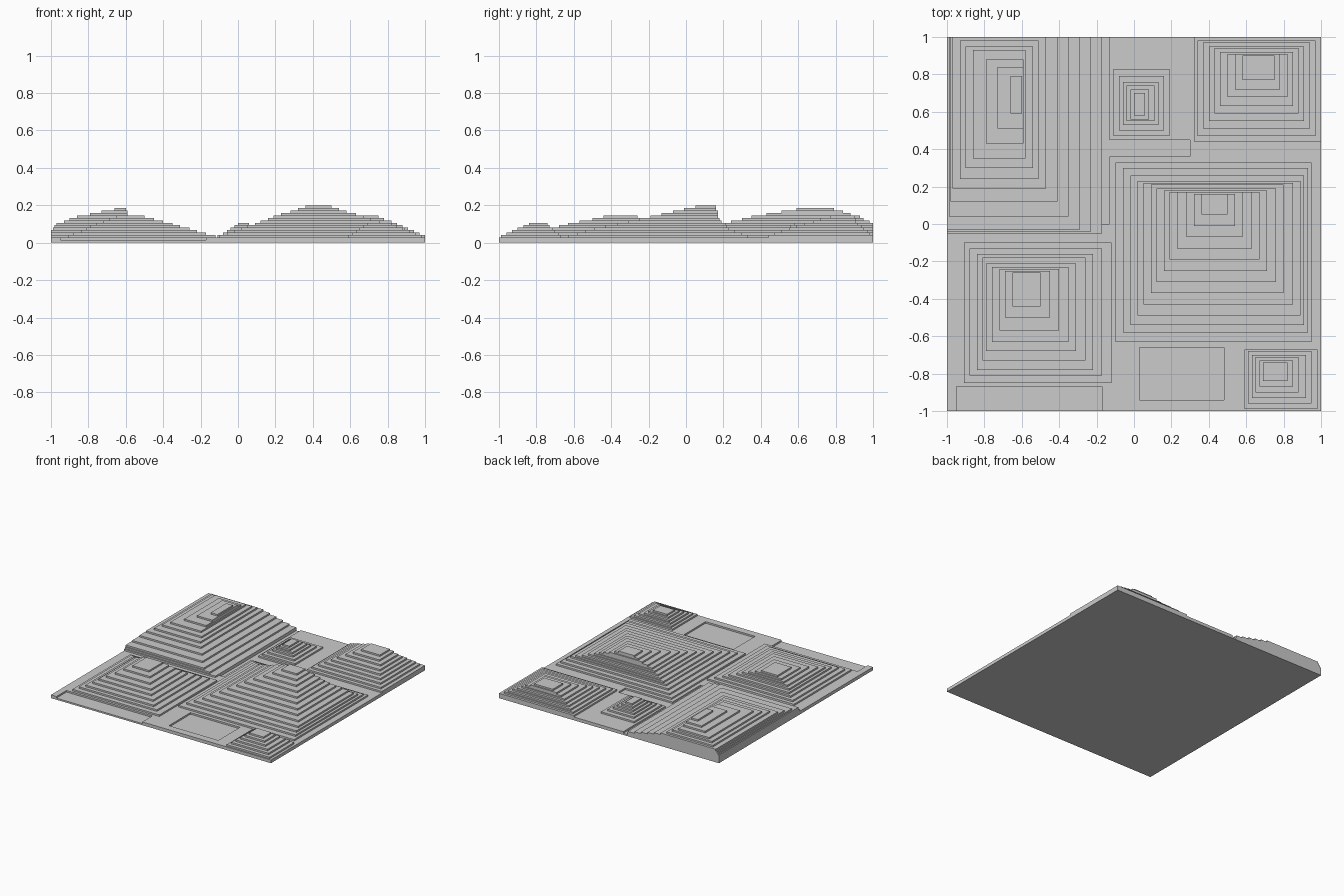
import bpy, bmesh

if "Cube" in bpy.data.objects:
    bpy.data.objects.remove(bpy.data.objects["Cube"])

STEP = 0.2 / 15          # height of one terrace
GROUND = 2               # ground level, counted in terraces
plates = []              # (level, (x0, x1, y0, y1))


def hill(*keys):
    """Stepped pyramid: one plate per level, blended between key outlines."""
    plates.append(keys[0])
    for (la, ra), (lb, rb) in zip(keys, keys[1:]):
        for lv in range(la - 1, lb - 1, -1):
            t = (la - lv) / (la - lb)
            plates.append((lv, tuple(round(a + (b - a) * t, 2) for a, b in zip(ra, rb))))


# Central hill, steep on its far side
hill((15, (.36, .5, .05, .16)), (11, (.19, .67, -.19, .17)),
     (6, (.02, .89, -.49, .23)), (3, (-.1, .95, -.63, .33)))
# North west hill, cut by the plate edges
hill((14, (-.66, -.6, .59, .79)), (11, (-.86, -.58, .35, .93)),
     (8, (-.97, -.47, .19, 1)), (5, (-1, -.29, -.03, 1)), (3, (-1, -.17, -.05, 1)))
# South west hill
hill((11, (-.65, -.5, -.44, -.26)), (8, (-.76, -.35, -.63, -.23)),
     (5, (-.84, -.22, -.78, -.16)), (3, (-.91, -.12, -.85, -.1)))
# North east hill
hill((11, (.58, .75, .77, .9)), (8, (.46, .85, .63, .92)),
     (5, (.37, .94, .51, .97)), (3, (.32, 1, .44, 1)))
# North knoll
hill((8, (0, .06, .58, .7)), (5, (-.06, .13, .53, .76)), (3, (-.11, .19, .47, .83)))
# South east knoll
hill((8, (.69, .82, -.84, -.74)), (3, (.59, .98, -.99, -.67)))
# Sunken patches, one level below the ground
for hollow in ((-.95, -.17, -1, -.87), (.03, .48, -.94, -.66),
               (-.17, -.13, 0, 1), (-.13, .3, .36, .45)):
    plates.append((1, hollow))

# Paint the plates from low to high onto a grid of cells
plates.sort(key=lambda p: p[0])
xs = sorted({-1, 1} | {v for _, r in plates for v in r[:2]})
ys = sorted({-1, 1} | {v for _, r in plates for v in r[2:]})
nx, ny = len(xs) - 1, len(ys) - 1
level = [[GROUND] * ny for _ in range(nx)]
for lv, (x0, x1, y0, y1) in plates:
    for i in range(xs.index(x0), xs.index(x1)):
        for j in range(ys.index(y0), ys.index(y1)):
            level[i][j] = lv


def height(i, j):
    return level[i][j] * STEP if 0 <= i < nx and 0 <= j < ny else 0.0


bm = bmesh.new()


def quad(*pts):
    bm.faces.new([bm.verts.new(p) for p in pts])


# Flat terrace tops
for i in range(nx):
    for j in range(ny):
        z = height(i, j)
        quad((xs[i], ys[j], z), (xs[i + 1], ys[j], z),
             (xs[i + 1], ys[j + 1], z), (xs[i], ys[j + 1], z))

# Risers facing left and right
for i, x in enumerate(xs):
    for j in range(ny):
        a, b = height(i - 1, j), height(i, j)
        if a != b:
            quad((x, ys[j], b), (x, ys[j], a), (x, ys[j + 1], a), (x, ys[j + 1], b))

# Risers facing front and back
for j, y in enumerate(ys):
    for i in range(nx):
        a, b = height(i, j - 1), height(i, j)
        if a != b:
            quad((xs[i], y, a), (xs[i], y, b), (xs[i + 1], y, b), (xs[i + 1], y, a))

# Underside
quad((-1, -1, 0), (-1, 1, 0), (1, 1, 0), (1, -1, 0))

bmesh.ops.remove_doubles(bm, verts=bm.verts, dist=1e-5)
mesh = bpy.data.meshes.new("terraced_terrain")
bm.to_mesh(mesh)
bm.free()
bpy.context.collection.objects.link(bpy.data.objects.new("terraced_terrain", mesh))
